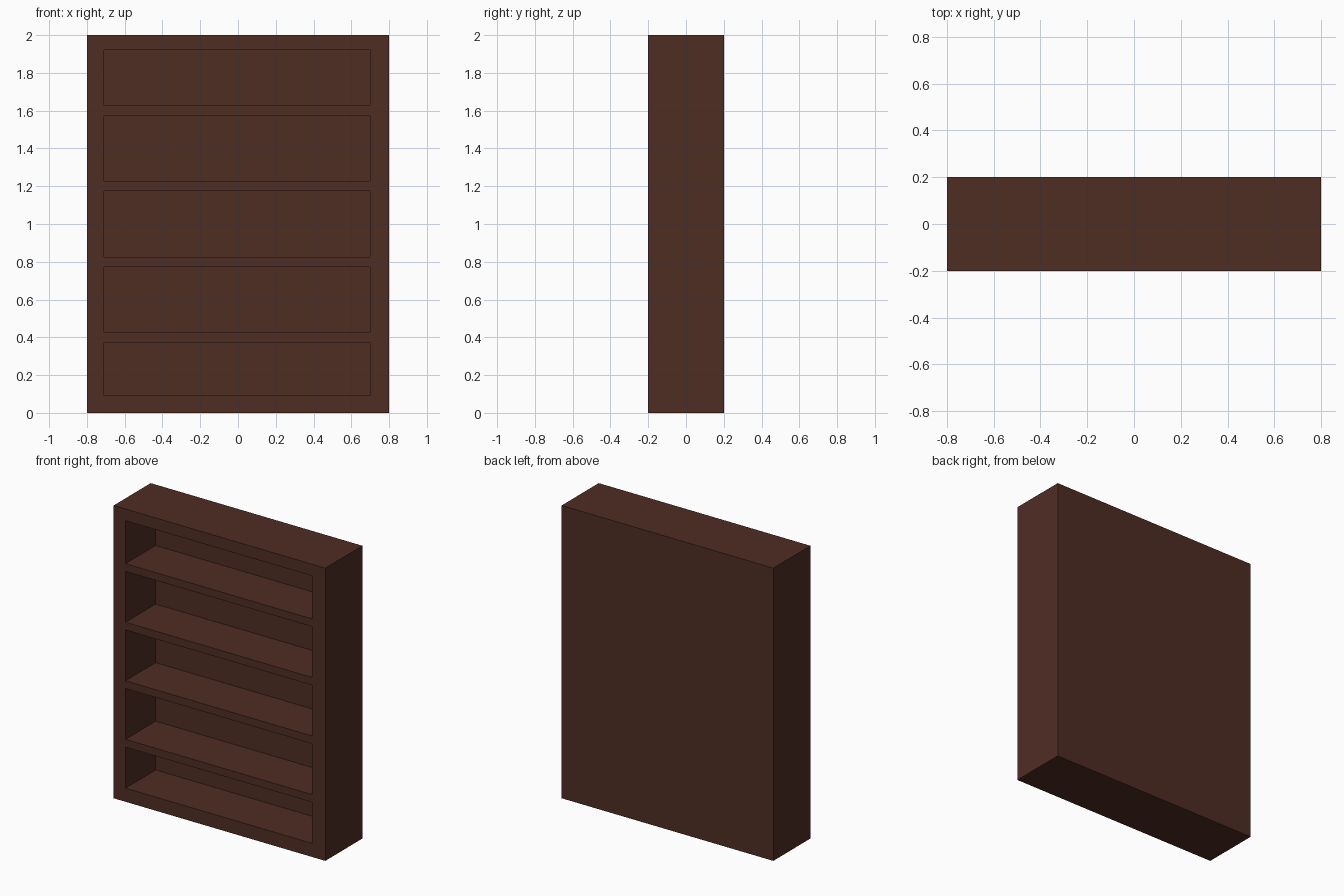
import bpy, bmesh
from mathutils import Vector

if "Cube" in bpy.data.objects:
    bpy.data.objects.remove(bpy.data.objects["Cube"])

WIDTH, DEPTH, HEIGHT = 1.6, 0.4, 2.0
LEFT, RIGHT = -0.71, 0.70          # inner faces of the sides
FLOOR, CEILING = 0.093, 1.92       # inner faces of base and top
SHELVES, HALF = (0.4, 0.8, 1.2, 1.6), 0.0265
RECESS = 0.325                     # depth of each compartment

# Dark wood colour
wood = bpy.data.materials.new("dark_brown_wood")
wood.diffuse_color = (0.078, 0.026, 0.0175, 1)
wood.use_nodes = True
wood.node_tree.nodes["Principled BSDF"].inputs["Base Color"].default_value = wood.diffuse_color

# Solid cabinet block
bm = bmesh.new()
bmesh.ops.create_cube(bm, size=1)
for v in bm.verts:
    v.co = Vector((v.co.x * WIDTH, v.co.y * DEPTH, (v.co.z + 0.5) * HEIGHT))

# Bottom and top of each compartment
levels = [FLOOR]
for z in SHELVES:
    levels += [z - HALF, z + HALF]
levels.append(CEILING)
bays = list(zip(levels[::2], levels[1::2]))


def cut(point, normal):
    bmesh.ops.bisect_plane(bm, geom=bm.verts[:] + bm.edges[:] + bm.faces[:],
                           plane_co=point, plane_no=normal)


for x in (LEFT, RIGHT):
    cut((x, 0, 0), (1, 0, 0))
for z in levels:
    cut((0, 0, z), (0, 0, 1))


# Push the compartments in from the front, leaving frame and shelves
def is_opening(face):
    c = face.calc_center_median()
    return (face.normal.y < -0.9 and LEFT < c.x < RIGHT
            and any(a < c.z < b for a, b in bays))


bm.normal_update()
openings = [f for f in bm.faces if is_opening(f)]
pushed = bmesh.ops.extrude_discrete_faces(bm, faces=openings)["faces"]
verts = list({v for f in pushed for v in f.verts})
bmesh.ops.translate(bm, verts=verts, vec=(0, RECESS, 0))
bmesh.ops.recalc_face_normals(bm, faces=bm.faces[:])

mesh = bpy.data.meshes.new("bookcase")
bm.to_mesh(mesh)
bm.free()
mesh.materials.append(wood)
bookcase = bpy.data.objects.new("bookcase", mesh)
bpy.context.collection.objects.link(bookcase)
